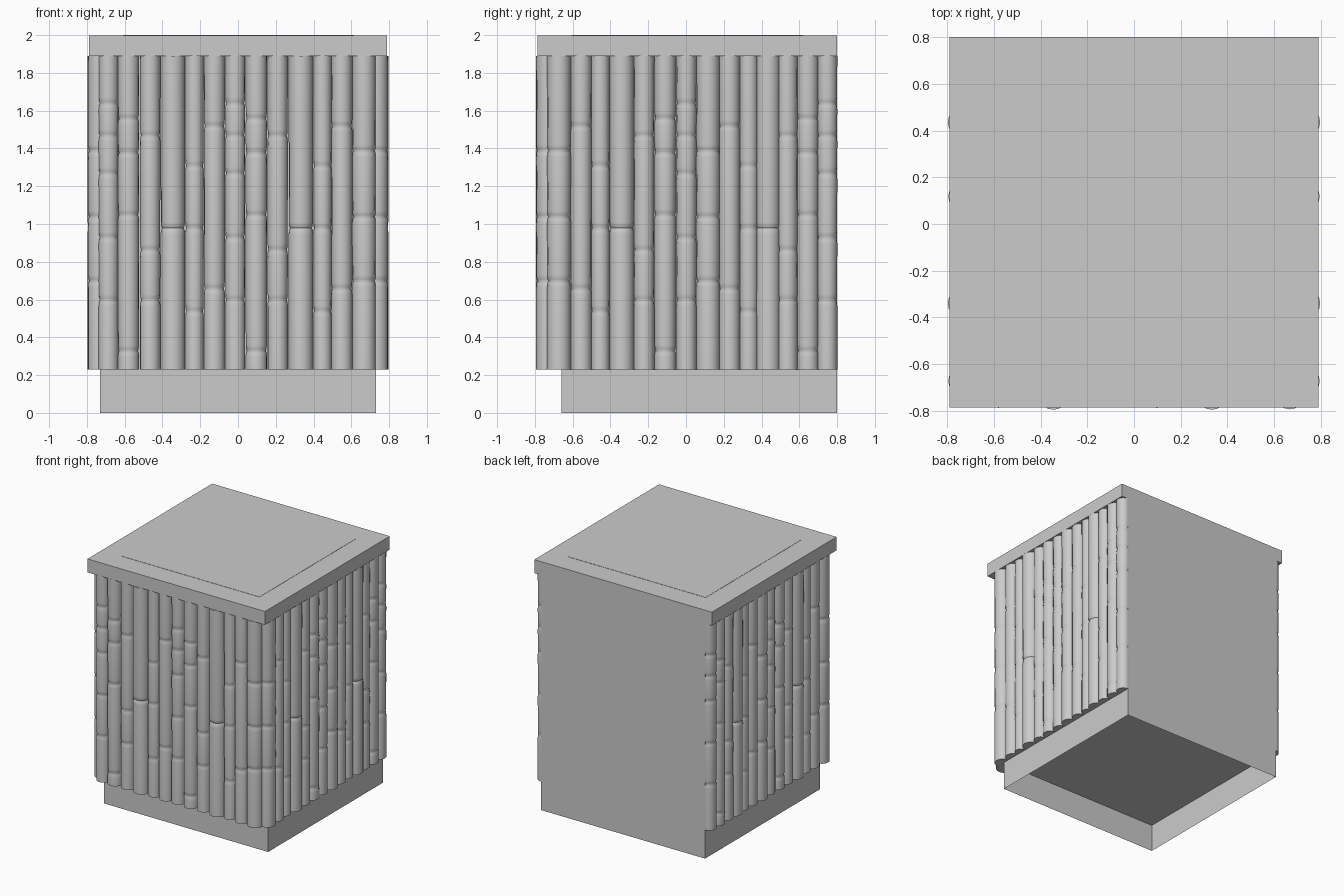
import bpy, bmesh, math

if "Cube" in bpy.data.objects:
    bpy.data.objects.remove(bpy.data.objects["Cube"])

Z0, Z1 = 0.23, 1.89          # bamboo bottom and top
# Bamboo kinds: radius and heights of the pinched joints
KINDS = {
    'A': (0.053, (0.60, 0.93, 1.27, 1.47, 1.64)),
    'B': (0.057, (0.33, 1.05, 1.38, 1.56)),
    'C': (0.054, (0.60, 0.865, 1.47)),
    'D': (0.065, (0.98,)),
    'E': (0.049, (0.54, 0.98, 1.31)),
    'F': (0.056, (0.66, 1.52)),
    'G': (0.063, (0.70, 1.04, 1.39)),
}


def make_object(name, bm):
    mesh = bpy.data.meshes.new(name)
    bmesh.ops.recalc_face_normals(bm, faces=bm.faces)
    bm.to_mesh(mesh)
    bm.free()
    ob = bpy.data.objects.new(name, mesh)
    bpy.context.collection.objects.link(ob)
    return ob


def box_bm(x0, x1, y0, y1, z0, z1):
    bm = bmesh.new()
    bmesh.ops.create_cube(bm, size=1)
    for v in bm.verts:
        v.co.x = x1 if v.co.x > 0 else x0
        v.co.y = y1 if v.co.y > 0 else y0
        v.co.z = z1 if v.co.z > 0 else z0
    return bm


def add_bamboo(bm, kind, x, y, sides=16):
    """Lathe one pole: a cylinder with a narrow waist at every joint."""
    r, joints = KINDS[kind]
    profile = [(Z0, r)]
    for z in joints:
        profile += [(z - 0.035, r), (z - 0.015, r * 0.97), (z, r * 0.88),
                    (z + 0.008, r * 0.95), (z + 0.03, r * 0.98)]
    profile.append((Z1, r))
    rings = []
    for z, rad in profile:
        rings.append([bm.verts.new((x + rad * math.cos(2 * math.pi * i / sides),
                                    y + rad * math.sin(2 * math.pi * i / sides), z))
                      for i in range(sides)])
    for a, b in zip(rings, rings[1:]):
        for i in range(sides):
            j = (i + 1) % sides
            bm.faces.new((a[i], a[j], b[j], b[i]))
    bm.faces.new(rings[0][::-1])
    bm.faces.new(rings[-1])


def bamboo_row(name, poles):
    bm = bmesh.new()
    for kind, x, y in poles:
        add_bamboo(bm, kind, x, y)
    ob = make_object(name, bm)
    bpy.ops.object.select_all(action='DESELECT')
    ob.select_set(True)
    bpy.context.view_layer.objects.active = ob
    bpy.ops.object.shade_smooth_by_angle(angle=math.radians(50))


# Cabinet body with a hollow underside
bm = box_bm(-0.73, 0.73, -0.66, 0.80, 0, Z1)
bm.faces.ensure_lookup_table()
bottom = min(bm.faces, key=lambda f: f.calc_center_median().z)
bmesh.ops.inset_region(bm, faces=[bottom], thickness=0.004)
for v in bottom.verts:
    v.co.z = 0.22
make_object("cabinet_body", bm)

# Counter top slab and its inlaid panel
make_object("counter_top", box_bm(-0.79, 0.79, -0.785, 0.80, Z1, 1.998))
make_object("top_panel", box_bm(-0.61, 0.615, -0.605, 0.62, 1.99, 2.0))

# Front bamboo row
front_x = (-0.685, -0.58, -0.465, -0.345, -0.23, -0.125,
           -0.015, 0.097, 0.21, 0.333, 0.447, 0.55, 0.667)
bamboo_row("front_bamboo", [(k, x, -0.73) for k, x in zip("ABCDEFABCDEFG", front_x)])

# Side bamboo rows, mirrored left and right
side_y = (-0.672, -0.555, -0.453, -0.34, -0.222, -0.11, 0.002,
          0.117, 0.23, 0.333, 0.435, 0.537, 0.645, 0.748)
for name, s in (("right_bamboo", 1), ("left_bamboo", -1)):
    bamboo_row(name, [(k, s * 0.732, y) for k, y in zip("GFEDCBA" * 2, side_y)])
